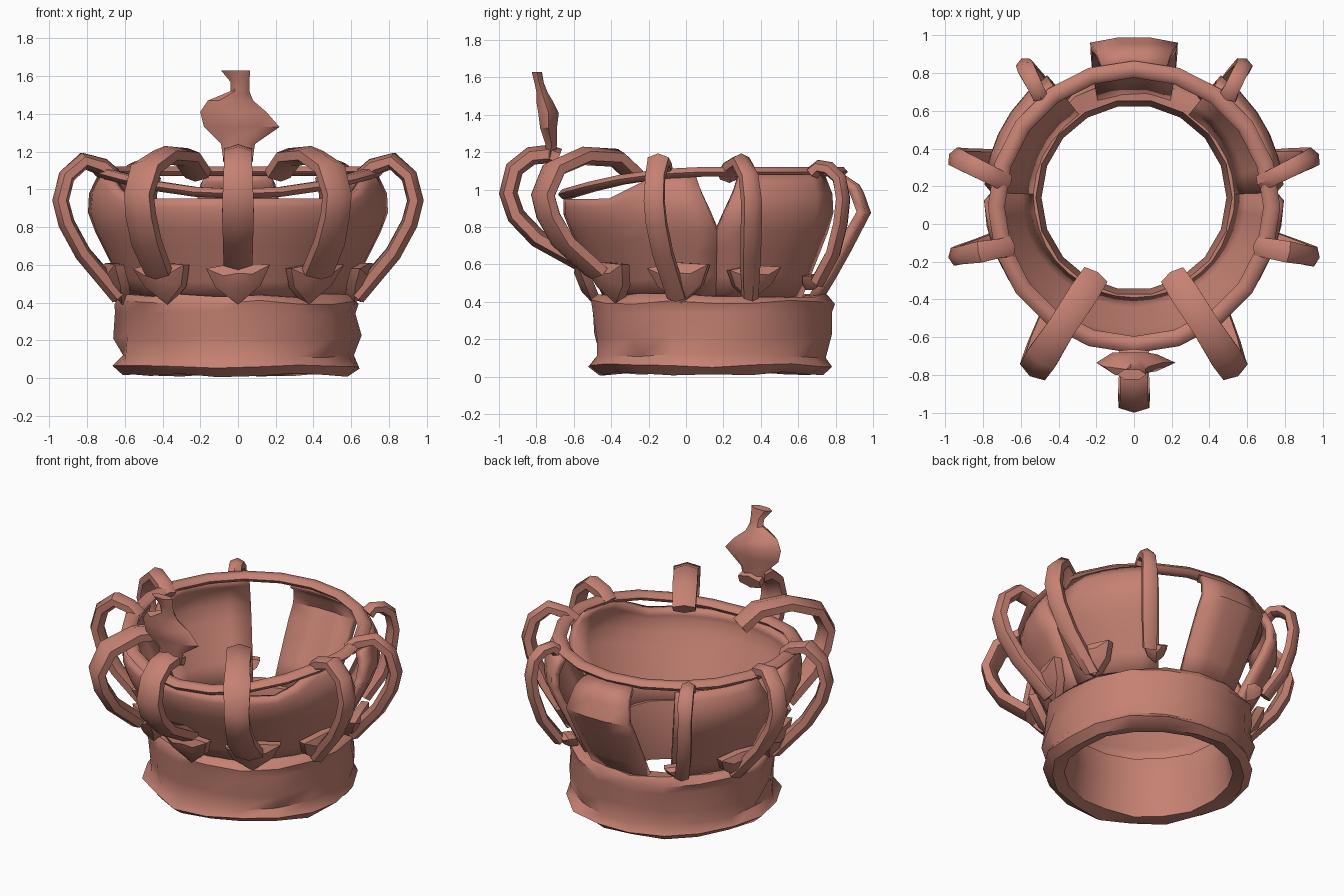
import bpy, bmesh, math, random
from mathutils import Vector

random.seed(4)
cube = bpy.data.objects.get("Cube")
if cube:
    bpy.data.objects.remove(cube)

clay = bpy.data.materials.new("terracotta")
clay.use_nodes = True
COLOUR = (0.56, 0.22, 0.17, 1)
clay.diffuse_color = COLOUR
clay.node_tree.nodes["Principled BSDF"].inputs["Base Color"].default_value = COLOUR

CY = 0.14  # depth of the crown's axis


def finish(name, bm, angle=40):
    bmesh.ops.recalc_face_normals(bm, faces=bm.faces)
    mesh = bpy.data.meshes.new(name)
    bm.to_mesh(mesh)
    bm.free()
    mesh.materials.append(clay)
    ob = bpy.data.objects.new(name, mesh)
    bpy.context.collection.objects.link(ob)
    bpy.ops.object.select_all(action='DESELECT')
    ob.select_set(True)
    bpy.context.view_layer.objects.active = ob
    bpy.ops.object.shade_smooth_by_angle(angle=math.radians(angle))
    return ob


def skin(bm, rings, loop_rings=False, loop_section=True):
    """Bridge rows of points into quads."""
    rows = [[bm.verts.new(p) for p in ring] for ring in rings]
    n = len(rows[0])
    for i in range(len(rows) if loop_rings else len(rows) - 1):
        a, b = rows[i], rows[(i + 1) % len(rows)]
        for j in range(n if loop_section else n - 1):
            k = (j + 1) % n
            bm.faces.new((a[j], a[k], b[k], b[j]))
    return rows


def polar(az, r, z, cy=CY):
    return Vector((r * math.cos(az), cy + r * math.sin(az), z))


def lerp_table(table, x):
    for (x0, y0), (x1, y1) in zip(table, table[1:]):
        if x <= x1:
            return y0 + (y1 - y0) * (x - x0) / (x1 - x0)
    return table[-1][1]


# Head band: hollow ring with a lipped, slightly dented profile
bm = bmesh.new()
profile = [(.52, .03), (.60, .015), (.66, .06), (.62, .11), (.645, .22), (.635, .34),
           (.65, .40), (.62, .435), (.52, .43), (.49, .25)]
SIDES = 18
rings = []
for i in range(SIDES):
    az = math.tau * i / SIDES
    ring = []
    for r, z in profile:
        dent = random.uniform(-.022, .018) if r > .59 else 0
        ring.append(polar(az, r + dent, z + random.uniform(-.012, .012)))
    rings.append(ring)
skin(bm, rings, loop_rings=True)
finish("head_band", bm, 50)

# Flared wall panels; the back one curls over towards the rim
WALL = [(.40, .57), (.60, .67), (.85, .795), (.97, .795), (1.08, .745)]
BACK_WALL = [(.40, .59), (.60, .71), (.88, .855), (1.02, .80), (1.10, .68)]


def side_top(az):
    return lerp_table([(-1, .95), (-.7, .95), (-.4, 1.08), (1, 1.08)], math.sin(az))


def notch(t):
    return max(0, t - .55) * 20


def panel(name, table, start, end, steps):
    """start and end give the edge angle in degrees for height factor t."""
    bm = bmesh.new()
    rings = []
    for i in range(steps + 1):
        f = i / steps
        row = []
        for t in (0, .2, .4, .55, .7, .85, .92, 1):
            az = math.radians(start(t) * (1 - f) + end(t) * f)
            z = .40 + t * (side_top(az) - .40)
            row.append(polar(az, lerp_table(table, z), z))
        rings.append(row)
    skin(bm, rings, loop_section=False)
    ob = finish(name, bm)
    mod = ob.modifiers.new("thickness", 'SOLIDIFY')
    mod.thickness = .05
    mod.offset = -1
    # keep the thickness on the inside whichever way the surface was wound
    face = ob.data.polygons[0]
    if face.normal.dot(face.center - Vector((0, CY, face.center.z))) < 0:
        mod.offset = 1


panel("front_wall", WALL, lambda t: 178 + notch(t), lambda t: 362 - notch(t), 18)
panel("left_wall", WALL, lambda t: 2 + notch(t), lambda t: 56 - 2 * t, 5)
panel("right_wall", WALL, lambda t: 124 + 2 * t, lambda t: 178 - notch(t), 5)
panel("back_wall", BACK_WALL, lambda t: 70 + 6 * t, lambda t: 110 - 6 * t, 3)

# Rim tube, dipping towards the front
bm = bmesh.new()
rings = []
for i in range(20):
    az = math.tau * i / 20
    height = 1.095 - .12 * max(0, -math.sin(az)) ** 2
    rings.append([polar(az, .73 + .045 * math.cos(a), height + .03 * math.sin(a), .09)
                  for a in (math.tau * k / 6 for k in range(6))])
skin(bm, rings, loop_rings=True)
finish("rim", bm, 60)


def rib(name, base, outer, inner, width, thick, zs):
    """Arched strap rising from base, bulging to outer, curling to inner."""
    b, o, n = (Vector((*p, 0)) for p in (base, outer, inner))
    spots = [b, b.lerp(o, .62), b.lerp(o, .9), o, o.lerp(n, .12), o.lerp(n, .45), o.lerp(n, .8), n]
    pts = [p + Vector((0, 0, z)) for p, z in zip(spots, zs)]
    side = Vector((0, 0, 1)).cross(o - n).normalized()
    bm = bmesh.new()
    rings = []
    for i, p in enumerate(pts):
        tangent = pts[min(i + 1, len(pts) - 1)] - pts[max(i - 1, 0)]
        out = tangent.cross(side).normalized()
        grow = random.uniform(.9, 1.1)
        rings.append([p + side * math.cos(a) * width * grow + out * math.sin(a) * thick
                      for a in (math.tau * (k + .5) / 6 for k in range(6))])
    rows = skin(bm, rings)
    bm.faces.new(rows[0])
    bm.faces.new(rows[-1])
    finish(name, bm, 50)


def leaf(name, az, size=1.0):
    """Pointed shield plate with a raised middle, lying on the wall's foot."""
    outline = [(-.17, .58), (0, .61), (.17, .60), (.12, .49), (0, .39), (-.12, .48)]
    tangent = Vector((-math.sin(az), math.cos(az), 0))
    bm = bmesh.new()
    rings = []
    for scale, off in ((1, -.03), (1, .02), (.45, .055)):
        ring = []
        for u, z in outline:
            zz = .51 + (z - .51) * scale * size
            r = .63 + .4 * (zz - .42) + off
            ring.append(polar(az, r, zz) + tangent * u * scale * size)
        rings.append(ring)
    rows = skin(bm, rings)
    bm.faces.new(rows[0])
    bm.faces.new(rows[-1])
    finish(name, bm, 35)


# Ribs and leaves, mirrored left and right
ARCH = (.43, .66, .82, .94, 1.07, 1.15, 1.12, 1.07)
FRONT = (.56, .72, .86, .97, 1.11, 1.18, 1.17, 1.08)
BACK = (.50, .66, .82, .95, 1.06, 1.11, 1.12, 1.09)
rib("front_rib", (0, -.54), (0, -.95), (0, -.68), .09, .05, (.60, .74, .86, .98, 1.11, 1.18, 1.19, 1.17))
leaf("front_leaf", math.radians(-90))
for word, s in (("left", 1), ("right", -1)):
    rib(word + "_front_rib", (s * .42, -.48), (s * .525, -.765), (s * .21, -.28), .09, .05, FRONT)
    rib(word + "_side_rib", (s * .63, -.05), (s * .94, -.17), (s * .66, -.12), .06, .045, ARCH)
    rib(word + "_rear_side_rib", (s * .62, .34), (s * .94, .35), (s * .68, .22), .055, .045, ARCH)
    rib(word + "_back_rib", (s * .46, .70), (s * .58, .84), (s * .50, .68), .05, .04, BACK)
    for part, deg, size in (("front", -54, 1), ("side", -15, 1), ("rear_side", 19, .85), ("back", 54, .4)):
        az = math.radians(deg if s > 0 else 180 - deg)
        leaf(word + "_" + part + "_leaf", az, size)

# Flat finial: rows of (left, right, front, back, height)
bm = bmesh.new()
rings = []
for x0, x1, y0, y1, z in ((-.08, .08, -.76, -.70, 1.17), (-.09, .09, -.75, -.69, 1.24),
                          (-.18, .22, -.78, -.69, 1.33), (-.20, .15, -.79, -.68, 1.41),
                          (-.16, .08, -.80, -.71, 1.47), (-.04, .06, -.80, -.74, 1.52),
                          (-.04, .06, -.81, -.76, 1.57), (-.09, .065, -.825, -.77, 1.63)):
    xm, ym = (x0 + x1) / 2, (y0 + y1) / 2
    rings.append([(x0, ym, z), ((x0 + xm) / 2, y0, z), ((x1 + xm) / 2, y0, z),
                  (x1, ym, z), ((x1 + xm) / 2, y1, z), ((x0 + xm) / 2, y1, z)])
rows = skin(bm, rings)
bm.faces.new(rows[0])
bm.faces.new(rows[-1])
finish("finial", bm, 45)
